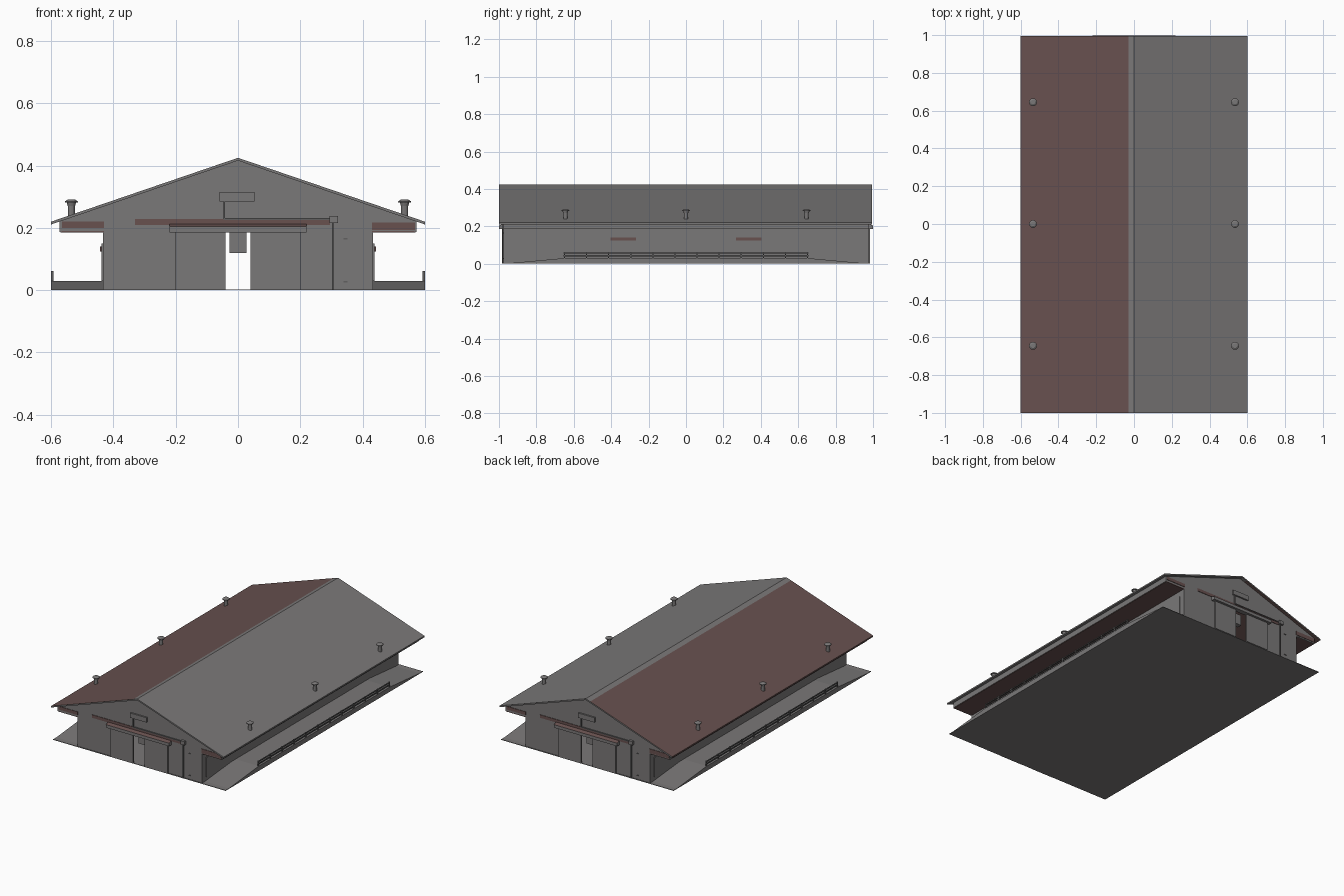
import bpy, bmesh, math
from mathutils import Matrix, Vector

if "Cube" in bpy.data.objects:
    bpy.data.objects.remove(bpy.data.objects["Cube"])


def mat(name, rgb):
    m = bpy.data.materials.new(name)
    m.diffuse_color = (*rgb, 1)
    m.use_nodes = True
    m.node_tree.nodes["Principled BSDF"].inputs["Base Color"].default_value = m.diffuse_color
    return m


GREY = mat("weathered grey", (0.195, 0.188, 0.188))
RED = mat("rust brown", (0.138, 0.082, 0.078))
DARK = mat("dark metal", (0.12, 0.118, 0.118))


def finish(bm, name, mats, rule=None):
    bmesh.ops.recalc_face_normals(bm, faces=bm.faces)
    bm.normal_update()
    if rule:
        for f in bm.faces:
            f.material_index = rule(f)
    me = bpy.data.meshes.new(name)
    bm.to_mesh(me)
    bm.free()
    ob = bpy.data.objects.new(name, me)
    for m in mats:
        me.materials.append(m)
    bpy.context.collection.objects.link(ob)
    return ob


def prism(name, pts, axis, a, b, mats, rule=None):
    """Extrude a profile: axis 'y' takes (x, z), axis 'x' takes (y, z)."""
    bm = bmesh.new()
    at = (lambda p: (p[0], a, p[1])) if axis == 'y' else (lambda p: (a, p[0], p[1]))
    face = bm.faces.new([bm.verts.new(at(p)) for p in pts])
    ext = bmesh.ops.extrude_face_region(bm, geom=[face])
    off = Vector((0, b - a, 0)) if axis == 'y' else Vector((b - a, 0, 0))
    bmesh.ops.translate(bm, vec=off, verts=[v for v in ext['geom'] if isinstance(v, bmesh.types.BMVert)])
    return finish(bm, name, mats, rule)


def boxes(name, ranges, mats, rule=None):
    """One object from boxes given as (x0, x1, y0, y1, z0, z1)."""
    bm = bmesh.new()
    for x0, x1, y0, y1, z0, z1 in ranges:
        m = Matrix.Translation(((x0 + x1) / 2, (y0 + y1) / 2, (z0 + z1) / 2))
        m = m @ Matrix.Diagonal((x1 - x0, y1 - y0, z1 - z0, 1))
        bmesh.ops.create_cube(bm, size=1, matrix=m)
    return finish(bm, name, mats, rule)


def roof_z(x):
    return 0.425 - abs(x) * 0.205 / 0.6


# Roof: brown covers the left slope almost to the ridge, verge edges stay grey
T = 0.009
verge = lambda f: 1 if abs(f.normal.y) > 0.9 else 0
S = -0.03
prism("roof_left", [(-0.6, roof_z(-0.6)), (S, roof_z(S)), (S, roof_z(S) - T), (-0.6, roof_z(-0.6) - T)],
      'y', -1, 0.995, [RED, GREY], verge)
prism("roof_right", [(S, roof_z(S)), (0, 0.425), (0.6, 0.22), (0.6, 0.22 - T), (0, 0.425 - T), (S, roof_z(S) - T)],
      'y', -1, 0.995, [GREY])

# Floor
boxes("floor", [(-0.6, 0.6, -0.98, 0.98, 0, 0.003)], [GREY])

for s, side in ((-1, "left"), (1, "right")):
    # Side wall with a long raised panel band
    boxes(f"{side}_side_wall", [(s * 0.43 - 0.004, s * 0.43 + 0.004, -0.975, 0.975, 0, 0.187)], [GREY])
    boxes(f"{side}_wall_panel", [(s * 0.435 - 0.003, s * 0.435 + 0.003, -0.94, 0.94, 0.03, 0.15)], [GREY])
    xo = s * 0.44
    boxes(f"{side}_rust_patches",
          [(xo - 0.003, xo + 0.003, c - 0.068, c + 0.068, 0.125, 0.14) for c in (-0.335, 0.335)], [RED])
    # Boxed eave: fascia and brown soffit
    boxes(f"{side}_fascia", [(s * 0.57 - 0.003, s * 0.57 + 0.003, -0.975, 0.975, 0.187, 0.222)], [GREY])
    x0, x1 = sorted((s * 0.43, s * 0.57))
    boxes(f"{side}_soffit", [(x0, x1, -0.975, 0.975, 0.185, 0.19)], [RED])
    # Raised walkway with ramped ends
    x0, x1 = sorted((s * 0.43, s * 0.6))
    prism(f"{side}_walkway", [(-0.98, 0), (0.98, 0), (0.65, 0.03), (-0.65, 0.03)], 'x', x0, x1, [GREY])
    # Railing
    xr = s * 0.596
    rail = [(xr - 0.003, xr + 0.003, -0.655, 0.655, z - 0.003, z + 0.003) for z in (0.043, 0.057)]
    n = 12
    for i in range(n):
        y = -0.65 + 1.3 * i / (n - 1)
        rail.append((xr - 0.004, xr + 0.004, y - 0.003, y + 0.003, 0.028, 0.062))
    boxes(f"{side}_railing", rail, [DARK])
    # Roof vents with flared caps
    bm = bmesh.new()
    for y in (-0.645, 0, 0.645):
        for z0, z1, r0, r1 in ((0.235, 0.275, 0.011, 0.011), (0.27, 0.282, 0.012, 0.015),
                               (0.281, 0.285, 0.021, 0.021), (0.285, 0.291, 0.021, 0.012)):
            bmesh.ops.create_cone(bm, cap_ends=True, segments=12, radius1=r0, radius2=r1, depth=z1 - z0,
                                  matrix=Matrix.Translation((s * 0.535, y, (z0 + z1) / 2)))
    finish(bm, f"{side}_roof_vents", [GREY])

# Both gable ends: built facing the front, the back one turned half a turn
for end, turn in (("front", 0), ("back", math.pi)):
    parts = []
    e = roof_z(0.57) - T
    half = [(0.15, 0.187), (0.15, 0), (0.43, 0), (0.43, 0.185), (0.57, 0.185), (0.57, e)]
    outline = half + [(0, 0.425 - T)] + [(-x, z) for x, z in reversed(half)]
    parts.append(prism(f"{end}_gable_wall", outline, 'y', -0.975, -0.967, [GREY]))
    # Sliding doors left ajar, with cover board above
    parts.append(boxes(f"{end}_sliding_doors",
                       [(-0.2, -0.04, -0.984, -0.976, 0.002, 0.187), (0.04, 0.2, -0.984, -0.976, 0.002, 0.187)],
                       [GREY]))
    parts.append(prism(f"{end}_door_awning", [(-0.975, 0.186), (-0.999, 0.186), (-0.999, 0.205), (-0.975, 0.214)],
                       'x', -0.22, 0.22, [GREY, RED], lambda f: 1 if f.normal.z > 0.5 else 0))
    # Rust streaks along the eave line
    parts.append(boxes(f"{end}_rust_band",
                       [(-0.565, -0.43, -0.978, -0.974, 0.2, 0.22), (-0.33, 0.295, -0.978, -0.974, 0.21, 0.229),
                        (0.43, 0.568, -0.978, -0.974, 0.193, 0.218)], [RED]))
    # Lamp box above the opening
    parts.append(boxes(f"{end}_hanging_box", [(-0.028, 0.028, -0.95, -0.92, 0.12, 0.187)], [GREY]))
    # Plain gable board
    parts.append(boxes(f"{end}_gable_board", [(-0.06, 0.053, -0.985, -0.975, 0.285, 0.315)], [GREY]))
    # Cable pipe running from the board to the junction box and down
    parts.append(boxes(f"{end}_pipe",
                       [(-0.047, -0.041, -0.982, -0.975, 0.228, 0.285), (-0.047, 0.3, -0.982, -0.975, 0.225, 0.231),
                        (0.301, 0.307, -0.982, -0.975, 0, 0.216)], [DARK]))
    parts.append(boxes(f"{end}_junction_box", [(0.293, 0.321, -0.99, -0.975, 0.215, 0.238)], [GREY]))
    # Small hinges of the side door
    parts.append(boxes(f"{end}_hinges",
                       [(0.338, 0.352, -0.979, -0.975, z, z + 0.005) for z in (0.025, 0.163)], [DARK]))
    for ob in parts:
        ob.data.transform(Matrix.Rotation(turn, 4, 'Z'))
